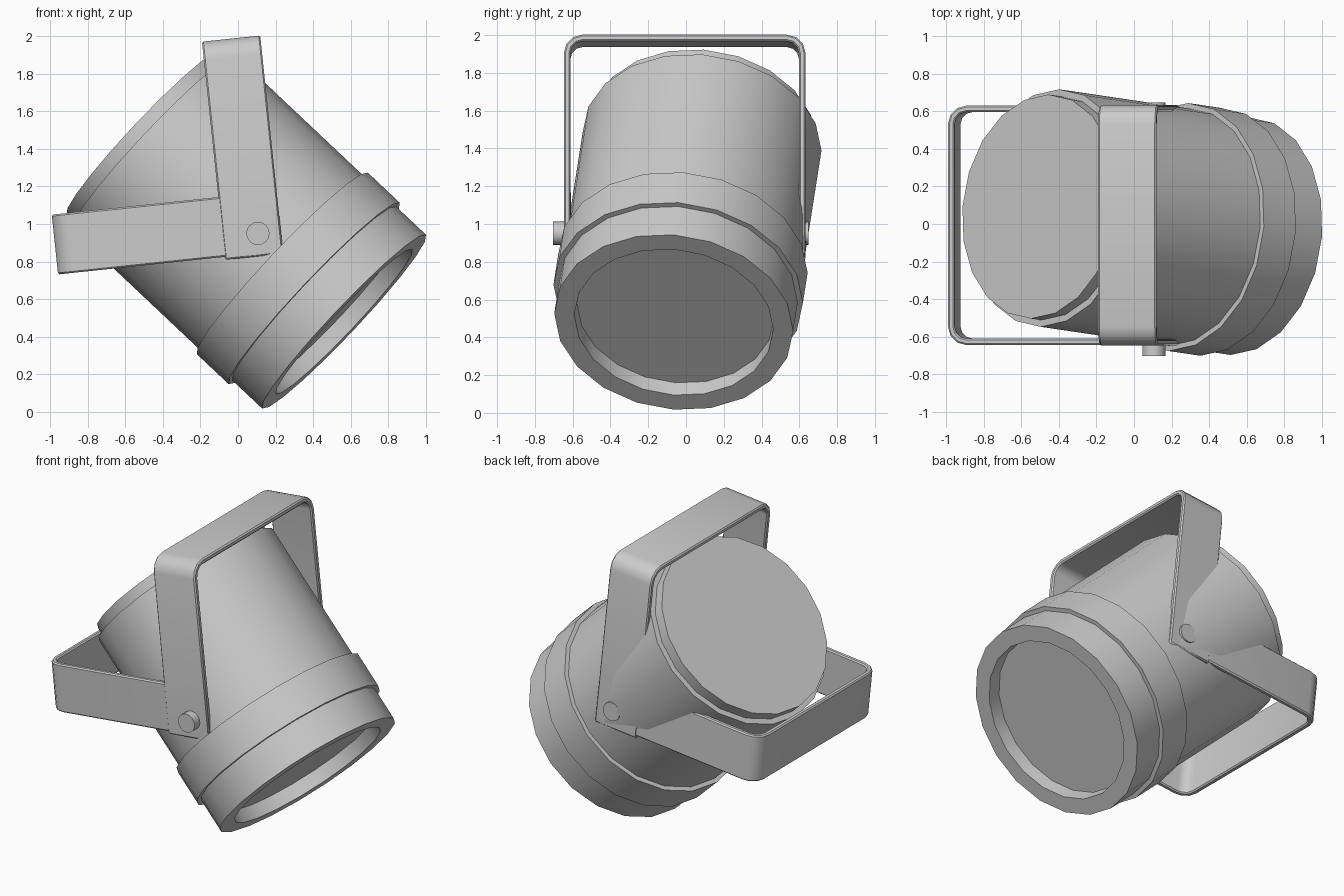
import bpy, bmesh, math
from mathutils import Vector, Matrix

if "Cube" in bpy.data.objects:
    bpy.data.objects.remove(bpy.data.objects["Cube"])


def finish(name, bm, angle=30):
    bmesh.ops.recalc_face_normals(bm, faces=bm.faces)
    me = bpy.data.meshes.new(name)
    bm.to_mesh(me)
    bm.free()
    ob = bpy.data.objects.new(name, me)
    bpy.context.collection.objects.link(ob)
    bpy.ops.object.select_all(action='DESELECT')
    ob.select_set(True)
    bpy.context.view_layer.objects.active = ob
    bpy.ops.object.shade_smooth_by_angle(angle=math.radians(angle))
    return ob


# lamp axis: points from the back cap towards the lens
FRONT = Vector((0.565, -0.065, 0.48))
AXIS = Vector((0.723, -0.107, -0.682)).normalized()
SIDE = AXIS.cross(Vector((0, 1, 0))).normalized()
OTHER = AXIS.cross(SIDE)


def lathe(name, profile, sides=20):
    """Spin (distance behind lens rim, radius) pairs; end rings get a face."""
    bm = bmesh.new()
    rings = []
    for back, r in profile:
        ring = []
        for i in range(sides):
            a = 2 * math.pi * i / sides
            p = FRONT - AXIS * back + (SIDE * math.cos(a) + OTHER * math.sin(a)) * r
            ring.append(bm.verts.new(p))
        rings.append(ring)
    for a, b in zip(rings, rings[1:]):
        for i in range(sides):
            j = (i + 1) % sides
            bm.faces.new((a[i], a[j], b[j], b[i]))
    bm.faces.new(rings[0])
    bm.faces.new(rings[-1])
    return finish(name, bm)


# can: recessed lens, front rim, straight wall, stepped back cap
lathe("lamp_can", [(0.09, 0.525), (0, 0.53), (0, 0.636), (0.3, 0.636),
                   (1.40, 0.636), (1.40, 0.60), (1.475, 0.60)])
# wider collar around the front
lathe("front_collar", [(0.22, 0.60), (0.22, 0.664), (0.455, 0.664), (0.455, 0.60)])


def yoke(name, up, across, inner, outer, w0, w1, half, thick=0.035, radius=0.1):
    """U-shaped strap with rounded corners, extruded across its width."""
    def side(h, top, r):
        return [(h, inner)] + [
            (h - r + r * math.cos(t), top - r + r * math.sin(t))
            for t in (math.radians(k * 30) for k in range(4))]
    out = side(half, outer, radius)
    ins = side(half - thick, outer - thick, radius - thick)
    def mirror(pts):
        return [(-y, u) for y, u in reversed(pts)]
    outer_path = out + mirror(out)
    inner_path = ins + mirror(ins)
    bm = bmesh.new()
    def place(y, u, w):
        p = up * u + across * w
        return bm.verts.new((p.x, y - 0.007, p.z))
    rows = [[place(o[0], o[1], w0), place(o[0], o[1], w1),
             place(i[0], i[1], w1), place(i[0], i[1], w0)]
            for o, i in zip(outer_path, inner_path)]
    for a, b in zip(rows, rows[1:]):
        for k in range(4):
            j = (k + 1) % 4
            bm.faces.new((a[k], a[j], b[j], b[k]))
    bm.faces.new(rows[0])
    bm.faces.new(rows[-1])
    ob = finish(name, bm, 35)
    bev = ob.modifiers.new("soft_edges", 'BEVEL')
    bev.width = 0.008
    bev.segments = 1
    bev.limit_method = 'ANGLE'
    bev.angle_limit = math.radians(50)


# two straps set at a right angle, sharing the pivot
UP = Vector((-0.105, 0, 0.9945))
ACROSS = Vector((0.9945, 0, 0.105))
yoke("hanging_yoke", UP, ACROSS, 0.812, 1.980, 0.016, 0.328, 0.64)
yoke("floor_yoke", -ACROSS, UP, -0.318, 0.876, 0.828, 1.148, 0.638)

# pivot knobs on both sides
for name, y0, y1 in (("front_pivot_knob", -0.703, -0.60), ("back_pivot_knob", 0.58, 0.648)):
    bm = bmesh.new()
    bmesh.ops.create_cone(
        bm, cap_ends=True, segments=16, radius1=0.062, radius2=0.062, depth=y1 - y0,
        matrix=Matrix.Translation((0.106, (y0 + y1) / 2, 0.95)) @ Matrix.Rotation(math.pi / 2, 4, 'X'))
    finish(name, bm)
